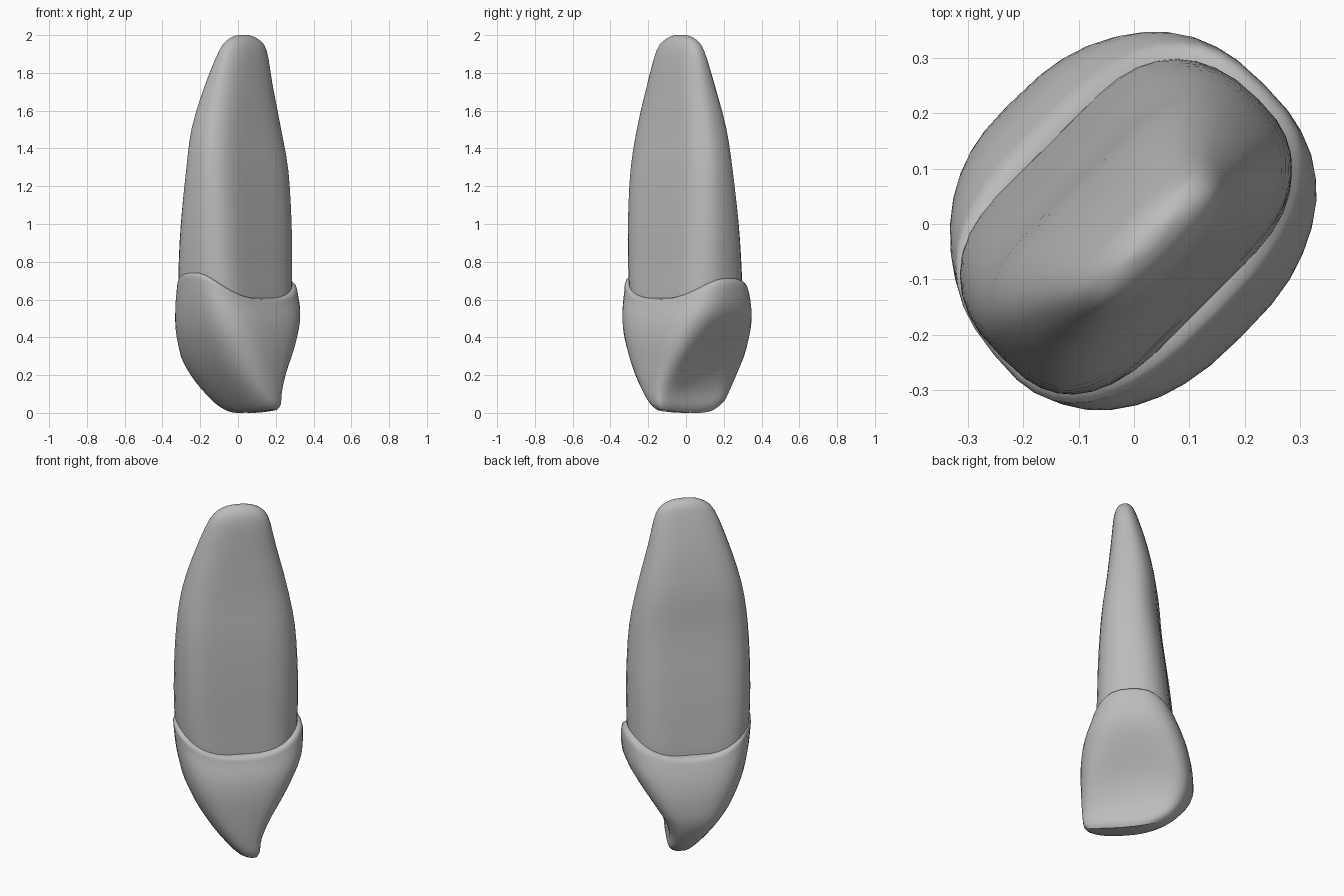
import bpy, bmesh, math
from mathutils import Matrix

cube = bpy.data.objects.get("Cube")
if cube:
    bpy.data.objects.remove(cube, do_unlink=True)

SEGMENTS = 40
STEPS = 3

material = bpy.data.materials.new("tooth_grey")
material.use_nodes = True
grey = (0.5, 0.5, 0.5, 1)
material.diffuse_color = grey
material.node_tree.nodes["Principled BSDF"].inputs["Base Color"].default_value = grey


def spline(rows):
    """Smoothly interpolate between section rows."""
    result = []
    last = len(rows) - 1
    for i in range(last):
        a, b, c, d = (rows[max(i - 1, 0)], rows[i], rows[i + 1], rows[min(i + 2, last)])
        for step in range(STEPS):
            t = step / STEPS
            result.append([
                q + t * ((r - p) + t * ((2 * p - 5 * q + 4 * r - s) + t * (3 * (q - r) + s - p))) / 2
                for p, q, r, s in zip(a, b, c, d)])
    result.append(rows[last])
    return result


def power(value, exponent):
    return math.copysign(abs(value) ** exponent, value)


def loft(name, rows, shape):
    """Skin sections: height, face min/max, side min/max, outer and inner squareness."""
    bm = bmesh.new()
    rings = []
    for z, v0, v1, w0, w1, outer, inner in spline(rows):
        ring = []
        for k in range(SEGMENTS):
            angle = math.tau * k / SEGMENTS
            c, s = math.cos(angle), math.sin(angle)
            n = inner if c > 0 else outer
            cv, sw = power(c, 2 / n), power(s, 2 / n)
            v = (v0 + v1) / 2 + (v1 - v0) / 2 * cv
            w = (w0 + w1) / 2 + (w1 - w0) / 2 * sw
            ring.append(bm.verts.new(shape(v, w, z, c, s, sw)))
        rings.append(ring)
    for low, high in zip(rings, rings[1:]):
        for k in range(SEGMENTS):
            j = (k + 1) % SEGMENTS
            bm.faces.new((low[k], low[j], high[j], high[k]))
    bm.faces.new(rings[0][::-1])
    bm.faces.new(rings[-1])
    # the tooth stands diagonally
    bm.transform(Matrix.Rotation(math.pi / 4, 4, "Z"))
    bmesh.ops.recalc_face_normals(bm, faces=bm.faces)
    mesh = bpy.data.meshes.new(name)
    bm.to_mesh(mesh)
    bm.free()
    mesh.materials.append(material)
    obj = bpy.data.objects.new(name, mesh)
    bpy.context.collection.objects.link(obj)
    bpy.ops.object.select_all(action="DESELECT")
    obj.select_set(True)
    bpy.context.view_layer.objects.active = obj
    bpy.ops.object.shade_smooth_by_angle(angle=math.radians(45))


def crown_shape(v, w, z, c, s, sw):
    low = max(0, 1 - z / 0.3)
    # slanted outer face and biting edge
    v += 0.1 * w * (c * low if c > 0 else -c)
    # hollow on the inner face
    if c > 0 and 0.04 < z < 0.5:
        v -= 0.04 * (1 - sw * sw) ** 2 * math.sin(math.pi * (z - 0.04) / 0.46)
    # rounded corners on the biting edge
    rise = low * (1.1 if w > 0 else 0.3) * w * w
    # wavy gum line
    t = min(z / 0.66, 1)
    gum = ((0.11 if c > 0 else 0.14) * c * c - 0.065) * t * t
    return v, w, z + rise + gum


def root_shape(v, w, z, c, s, sw):
    # shallow groove along both narrow sides
    groove = 0.1 * s ** 8 * max(0, min(1, (1.9 - z) / 0.5))
    return v, w * (1 - groove), z


loft("crown", [
    (0.0, 0.0, 0.09, -0.24, 0.15, 2.5, 3),
    (0.03, -0.04, 0.105, -0.265, 0.22, 2.8, 3.6),
    (0.12, -0.12, 0.12, -0.275, 0.28, 2.9, 4),
    (0.25, -0.215, 0.185, -0.28, 0.31, 2.8, 3.6),
    (0.40, -0.295, 0.285, -0.28, 0.31, 2.8, 3),
    (0.52, -0.33, 0.335, -0.265, 0.29, 2.8, 2.8),
    (0.62, -0.345, 0.345, -0.235, 0.26, 2.7, 2.7),
    (0.66, -0.345, 0.335, -0.222, 0.243, 2.7, 2.7),
    (0.67, -0.32, 0.305, -0.195, 0.215, 2.7, 2.7),
], crown_shape)

loft("root", [
    (0.5, -0.29, 0.28, -0.215, 0.235, 2.6, 2.6),
    (0.62, -0.32, 0.31, -0.214, 0.234, 2.8, 2.6),
    (0.77, -0.335, 0.317, -0.208, 0.22, 2.9, 2.6),
    (1.0, -0.34, 0.317, -0.20, 0.193, 2.9, 2.6),
    (1.28, -0.33, 0.30, -0.18, 0.153, 2.9, 2.6),
    (1.51, -0.298, 0.258, -0.15, 0.13, 2.8, 2.6),
    (1.74, -0.23, 0.20, -0.125, 0.08, 2.6, 2.5),
    (1.92, -0.16, 0.155, -0.105, 0.025, 2.4, 2.4),
    (1.98, -0.1, 0.1, -0.08, 0.0, 2.2, 2.2),
    (2.0, -0.04, 0.04, -0.05, -0.03, 2, 2),
], root_shape)
